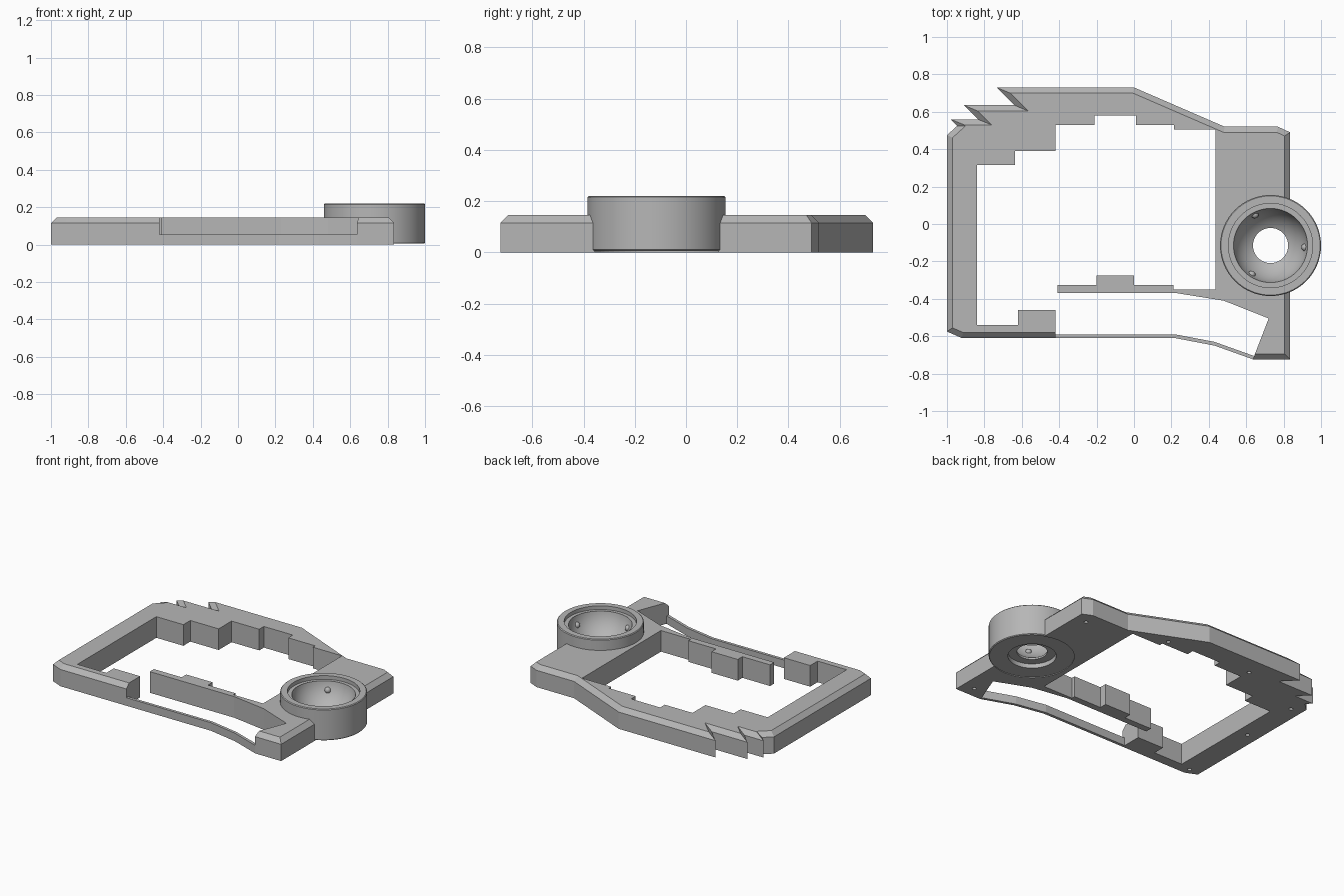
import bpy, bmesh, math
from mathutils import Vector

cube = bpy.data.objects.get("Cube")
if cube:
    bpy.data.objects.remove(cube, do_unlink=True)

grey = bpy.data.materials.new("plain_grey")
grey.use_nodes = True
colour = (0.47, 0.47, 0.47, 1)
grey.diffuse_color = colour
grey.node_tree.nodes["Principled BSDF"].inputs["Base Color"].default_value = colour


def finish(name, bm):
    """Turn a bmesh into a named grey object."""
    bmesh.ops.recalc_face_normals(bm, faces=bm.faces)
    mesh = bpy.data.meshes.new(name)
    bm.to_mesh(mesh)
    bm.free()
    mesh.materials.append(grey)
    obj = bpy.data.objects.new(name, mesh)
    bpy.context.collection.objects.link(obj)
    return obj


def activate(obj):
    bpy.ops.object.select_all(action="DESELECT")
    obj.select_set(True)
    bpy.context.view_layer.objects.active = obj


def loft(name, layers):
    """Join equal outlines, each a (points, height) pair, and cap both ends."""
    bm = bmesh.new()
    rings = [[bm.verts.new((x, y, z)) for x, y in pts] for pts, z in layers]
    count = len(rings[0])
    for low, high in zip(rings, rings[1:]):
        for i in range(count):
            j = (i + 1) % count
            bm.faces.new((low[i], low[j], high[j], high[i]))
    bm.faces.new(rings[0][::-1])
    bm.faces.new(rings[-1])
    return finish(name, bm)


def inset(points, width, chamfered):
    """Move the first edges of an outline inward, keeping the others in line."""
    pts = [Vector(p) for p in points]
    count = len(pts)
    normals = []
    for i in range(count):
        d = (pts[(i + 1) % count] - pts[i]).normalized()
        normals.append(Vector((-d.y, d.x)))
    result = []
    for i, p in enumerate(pts):
        a, b = normals[i - 1], normals[i]
        da = width if (i - 1) % count < chamfered else 0
        db = width if i < chamfered else 0
        det = a.x * b.y - a.y * b.x
        result.append((p.x + (da * b.y - db * a.y) / det,
                       p.y + (a.x * db - b.x * da) / det))
    return result


def lathe(name, profile, centre, steps=64):
    """Revolve a closed (radius, height) profile about a vertical axis."""
    bm = bmesh.new()
    rings = []
    for k in range(steps):
        t = math.tau * k / steps
        rings.append([bm.verts.new((centre[0] + r * math.cos(t),
                                    centre[1] + r * math.sin(t), z))
                      for r, z in profile])
    for k in range(steps):
        here, there = rings[k], rings[(k + 1) % steps]
        for i in range(len(profile)):
            j = (i + 1) % len(profile)
            bm.faces.new((here[i], there[i], there[j], here[j]))
    obj = finish(name, bm)
    activate(obj)
    bpy.ops.object.shade_smooth_by_angle(angle=math.radians(30))
    return obj


def cut_cylinder(target, centre, radius, low, high, sides):
    """Subtract an upright cylinder from the target."""
    circle = [(centre[0] + radius * math.cos(math.tau * k / sides),
               centre[1] + radius * math.sin(math.tau * k / sides))
              for k in range(sides)]
    cutter = loft("cutter", [(circle, low), (circle, high)])
    cutter.hide_render = True
    mod = target.modifiers.new("cut", "BOOLEAN")
    mod.operation = "DIFFERENCE"
    mod.solver = "EXACT"
    mod.object = cutter
    activate(target)
    bpy.ops.object.modifier_apply(modifier=mod.name)
    bpy.data.objects.remove(cutter, do_unlink=True)


# Main frame: chamfered outer edge with three barbs, then the stepped inner edge
outer = [(.635, -.725), (.835, -.725), (.835, .49), (.77, .52), (.485, .52),
         (0, .73), (-.735, .73), (-.64, .635), (-.91, .635), (-.835, .56),
         (-.98, .56), (-.945, .525), (-1, .475), (-1, -.575), (-.92, -.61),
         (-.42, -.61)]
inner = [(-.42, -.46), (-.62, -.46), (-.62, -.54), (-.84, -.54), (-.84, .315),
         (-.635, .315), (-.635, .39), (-.42, .39), (-.42, .53), (-.21, .53),
         (-.21, .58), (.01, .58), (.01, .53), (.215, .53), (.215, .505),
         (.435, .505), (.435, -.35), (.21, -.35), (.21, -.325), (0, -.325),
         (0, -.275), (-.2, -.275), (-.2, -.325), (-.41, -.325), (-.41, -.37),
         (.23, -.37), (.48, -.41), (.72, -.505)]
outline = outer + inner
top = inset(outline, 0.03, len(outer) - 1)
frame = loft("frame", [(outline, 0), (outline, 0.115), (top, 0.145)])

# Low strip joining the front corners
path = [(-.43, -.61), (.22, -.61), (.43, -.65), (.64, -.725)]
strip = path + [(x, y + 0.02) for x, y in reversed(path)]
loft("front_strip", [(strip, 0), (strip, 0.055)])

# Seat for the round socket and screw holes in the underside
hub = (.73, -.115)
cut_cylinder(frame, hub, 0.262, -0.1, 0.3, 64)
for spot in [(.75, .43), (.2, .57), (-.43, .6), (-.92, .42), (-.92, 0),
             (-.92, -.56), (.75, -.65)]:
    cut_cylinder(frame, spot, 0.013, -0.05, 0.05, 16)

# Round socket: counterbored base, spherical bowl and stepped rim
ball_radius, ball_height = 0.2, 0.225
bowl = []
for k in range(13):
    t = math.radians(28 + k * 4.5)
    bowl.append((ball_radius * math.sin(t), ball_height - ball_radius * math.cos(t)))
profile = [(.265, .005), (.27, .01), (.27, .215), (.265, .22), (.225, .22),
           (.225, .195), (bowl[-1][0], .195)]
profile += bowl[::-1] + [(bowl[0][0], .035), (.15, .035), (.15, .005)]
lathe("socket", profile, hub)

# Three small support balls in the bowl wall
for k in range(3):
    t = math.radians(117 + 120 * k)
    bm = bmesh.new()
    bmesh.ops.create_uvsphere(bm, u_segments=16, v_segments=10, radius=0.02)
    bmesh.ops.translate(bm, verts=bm.verts, vec=(
        hub[0] + 0.185 * math.cos(t), hub[1] + 0.185 * math.sin(t), 0.14))
    ball = finish("support_ball", bm)
    activate(ball)
    bpy.ops.object.shade_smooth()
